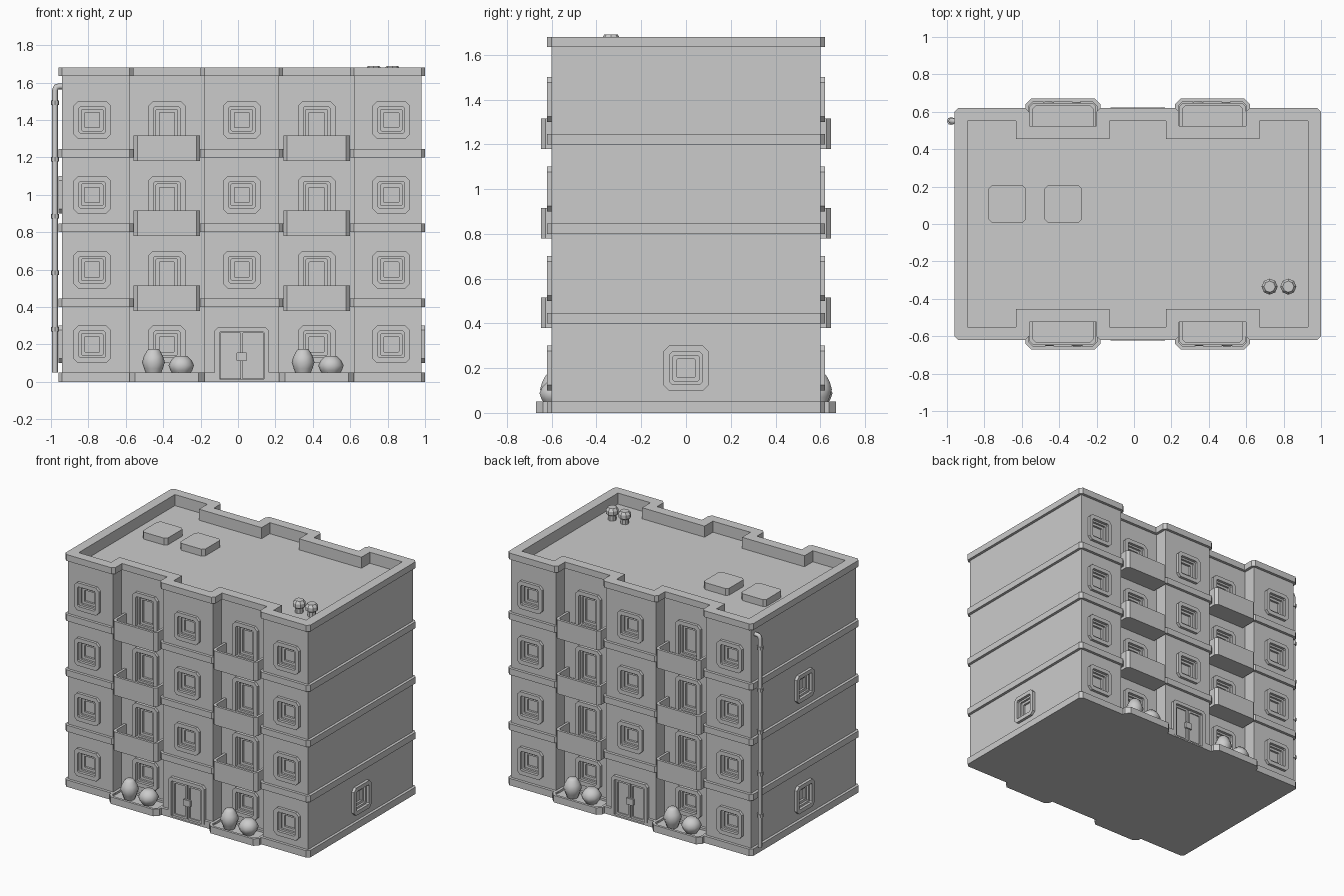
import bpy, bmesh, math
from mathutils import Vector, Matrix

if "Cube" in bpy.data.objects:
    bpy.data.objects.remove(bpy.data.objects["Cube"])

CX = 0.02                                   # building axis in x
FLIP = Matrix.Translation((CX, 0, 0)) @ Matrix.Rotation(math.pi, 4, 'Z') @ Matrix.Translation((-CX, 0, 0))
SIDES = (("front", Matrix.Identity(4)), ("back", FLIP))


def add(name, mesh, mat=Matrix.Identity(4)):
    ob = bpy.data.objects.new(name, mesh)
    bpy.context.collection.objects.link(ob)
    ob.matrix_world = mat
    return ob


def loft(name, rings, smooth=None):
    """Closed mesh skinned through rings with equal point counts."""
    bm = bmesh.new()
    vs = [[bm.verts.new(p) for p in r] for r in rings]
    n = len(vs[0])
    for a, b in zip(vs, vs[1:]):
        for i in range(n):
            bm.faces.new((a[i], a[(i + 1) % n], b[(i + 1) % n], b[i]))
    bm.faces.new(vs[0][::-1])
    bm.faces.new(vs[-1])
    bmesh.ops.remove_doubles(bm, verts=bm.verts, dist=1e-5)
    bmesh.ops.recalc_face_normals(bm, faces=bm.faces)
    me = bpy.data.meshes.new(name)
    bm.to_mesh(me)
    bm.free()
    if smooth:
        me.shade_smooth()
        me.set_sharp_from_angle(angle=math.radians(smooth))
    return me


def rect(x0, x1, y0, y1, c):
    """Rectangle with chamfered corners, as 2D points."""
    return [(x0 + c, y0), (x1 - c, y0), (x1, y0 + c), (x1, y1 - c),
            (x1 - c, y1), (x0 + c, y1), (x0, y1 - c), (x0, y0 + c)]


def panel(name, hx, z0, z1, steps, bottom=1):
    """Stepped frame facing -y; steps are (inset, outward depth, corner chamfer)."""
    return loft(name, [[(u, -w, v) for u, v in rect(-hx + i, hx - i, z0 + i * bottom, z1 - i, c)]
                       for i, w, c in steps])


def lathe(name, prof, n, smooth=None):
    return loft(name, [[(r * math.cos(2 * math.pi * i / n), r * math.sin(2 * math.pi * i / n), z)
                        for i in range(n)] for r, z in prof], smooth)


def tray(name, hx, y0, y1, z0, zf, z1, c, t):
    """Open tray: outer wall, rim, inner wall, floor."""
    return loft(name, [[(x, y, z) for x, y in rect(-hx + i, hx - i, y0 + i, y1 - i, cc)]
                       for i, z, cc in ((0, z0, c), (0, z1, c), (t, z1, c * .7), (t, zf, c * .7))], 40)


# Footprint with two recessed bays per long side
half = [(-.94, -.6), (-.58, -.6), (-.58, -.505), (-.18, -.505), (-.18, -.6),
        (.22, -.6), (.22, -.505), (.62, -.505), (.62, -.6), (.98, -.6)]
base = [Vector(p) for p in half] + [Vector((2 * CX - x, -y)) for x, y in half]


def footprint(o, z, c):
    out, n = [], len(base)
    for i, p in enumerate(base):
        d1 = (p - base[i - 1]).normalized()
        d2 = (base[(i + 1) % n] - p).normalized()
        q = p + o * Vector((d1.y + d2.y, -d1.x - d2.x))
        pts = (q - d1 * c, q + d2 * c) if d1.cross(d2) > 0 else (q,)
        out += [(v.x, v.y, z) for v in pts]
    return out


# Shell: walls, floor bands, parapet and sunken roof
prof = []
for z0, z1 in ((0, .05), (.4, .446), (.8, .846), (1.2, 1.246), (1.634, 1.68)):
    if z0:
        prof.append((0, z0, 0))
    prof += [(.02, z0, .02), (.02, z1, .02)]
    if z1 < 1.6:
        prof.append((0, z1, 0))
prof += [(-.05, 1.68, 0), (-.05, 1.6, 0)]
shell = add("building_shell", loft("building_shell", [footprint(*p) for p in prof]))

# Repeated meshes
steps = [(0, -.04, .024), (0, .02, .024), (.029, .02, .008), (.029, 0, .008), (.0425, 0, .005),
         (.0425, -.015, .005), (.06, -.015, .002), (.06, -.03, .002)]
window = panel("window", .1, -.1, .1, steps)
balcony_door = panel("balcony_door", .1, -.18, .1, steps)
door_frame = panel("entrance_frame", .145, 0.001, .294,
                   [(0, -.04, .02), (0, .022, .02), (.026, .022, .006), (.026, -.005, .006)], .4)
door_leaf = panel("door_leaf", .056, .014, .264,
                  [(0, -.02, .003), (0, .008, .003), (.014, .008, .003), (.014, 0, .003)])
door_handle = panel("door_handle", .028, .112, .158, [(0, -.01, .004), (0, .018, .004)])
balcony = tray("balcony", .178, -.648, -.44, 1.18, 1.225, 1.316, .02, .018)
planter = tray("planter", .2, -.67, -.45, 0, .035, .05, .03, .018)
tall_bush = lathe("tall_bush", [(.034, .03), (.05, .07), (.061, .105), (.052, .135), (.036, .165), (.024, .176)], 10, 50)
round_bush = lathe("round_bush", [(.035, .03), (.058, .06), (.068, .088), (.055, .115), (.032, .138)], 10, 50)

# Openings are gathered in one cutter
cut = bmesh.new()


def opening(mat, hx, z0, z1):
    m = mat @ Matrix.Translation((0, -.03, (z0 + z1) / 2)) @ Matrix.Diagonal((2 * hx, .13, z1 - z0, 1))
    bmesh.ops.create_cube(cut, size=1, matrix=m)


def put_window(name, mat, mesh=window, z0=-.073):
    add(name, mesh, mat)
    opening(mat, .073, z0, .073)


T = Matrix.Translation
for side, S in SIDES:
    for k in range(-2, 3):
        x, bay = CX + .4 * k, k in (-1, 1)
        for f in range(4):
            if k == 0 and f == 0:
                continue
            M = S @ T((x, -.505 if bay else -.6, .2 + .4 * f))
            if bay and f:
                put_window(side + "_balcony_door", M, balcony_door, -.153)
                add(side + "_balcony", balcony, S @ T((x, 0, .4 * f - 1.2)))
            else:
                put_window(side + "_window", M)
        if bay:                              # planters with bushes
            add(side + "_planter", planter, S @ T((x, 0, 0)))
            add(side + "_tall_bush", tall_bush, S @ T((x - .072, -.594, 0)))
            add(side + "_round_bush", round_bush, S @ T((x + .077, -.59, 0)))
    # Entrance
    M = S @ T((CX, -.6, 0))
    add(side + "_entrance_frame", door_frame, M)
    opening(M, .121, .012, .27)
    for sx in (-1, 1):
        add(side + "_door_leaf", door_leaf, M @ T((sx * .06, 0, 0)))
    add(side + "_door_handle", door_handle, M)

# End wall windows
put_window("right_window", T((.98, 0, .2)) @ Matrix.Rotation(math.pi / 2, 4, 'Z'))
for z in (.2, 1.0):
    put_window("left_window", T((-.94, 0, z)) @ Matrix.Rotation(-math.pi / 2, 4, 'Z'))

# Cut the openings into the shell
bmesh.ops.recalc_face_normals(cut, faces=cut.faces)
me = bpy.data.meshes.new("cutter")
cut.to_mesh(me)
cut.free()
cutter = add("opening_cutter", me)
cutter.hide_render = True
mod = shell.modifiers.new("openings", 'BOOLEAN')
mod.operation, mod.solver, mod.object = 'DIFFERENCE', 'EXACT', cutter
bpy.context.view_layer.objects.active = shell
bpy.ops.object.modifier_apply(modifier=mod.name)
bpy.data.objects.remove(cutter)

# Roof hatches and vents
hatch = loft("roof_hatch", [[(x, y, z) for x, y in rect(-h, h, -h, h, .018)]
                            for h, z in ((.1, 1.59), (.1, 1.65))])
for x in (-.678, -.378):
    add("roof_hatch", hatch, T((x, .107, 0)))
vent = lathe("roof_vent", [(.028, 1.59), (.028, 1.635), (.043, 1.645), (.043, 1.672), (.03, 1.69)], 8)
for x in (.725, .825):
    add("roof_vent", vent, T((x, -.335, 0)))

# Drain pipe with collars
cu = bpy.data.curves.new("drain_pipe", 'CURVE')
cu.dimensions, cu.bevel_depth, cu.bevel_resolution, cu.use_fill_caps = '3D', .016, 1, True
path = [(-.978, .05), (-.978, 1.56), (-.971, 1.577), (-.955, 1.58), (-.92, 1.58)]
sp = cu.splines.new('POLY')
sp.points.add(len(path) - 1)
for p, (x, z) in zip(sp.points, path):
    p.co = (x, .55, z, 1)
pipe = add("drain_pipe", cu)
pipe.select_set(True)
bpy.context.view_layer.objects.active = pipe
bpy.ops.object.convert(target='MESH')
collar = lathe("pipe_collar", [(.022, -.012), (.022, .012)], 8)
for i in range(5):
    add("pipe_collar", collar, T((-.978, .55, .28 + .303 * i)))
